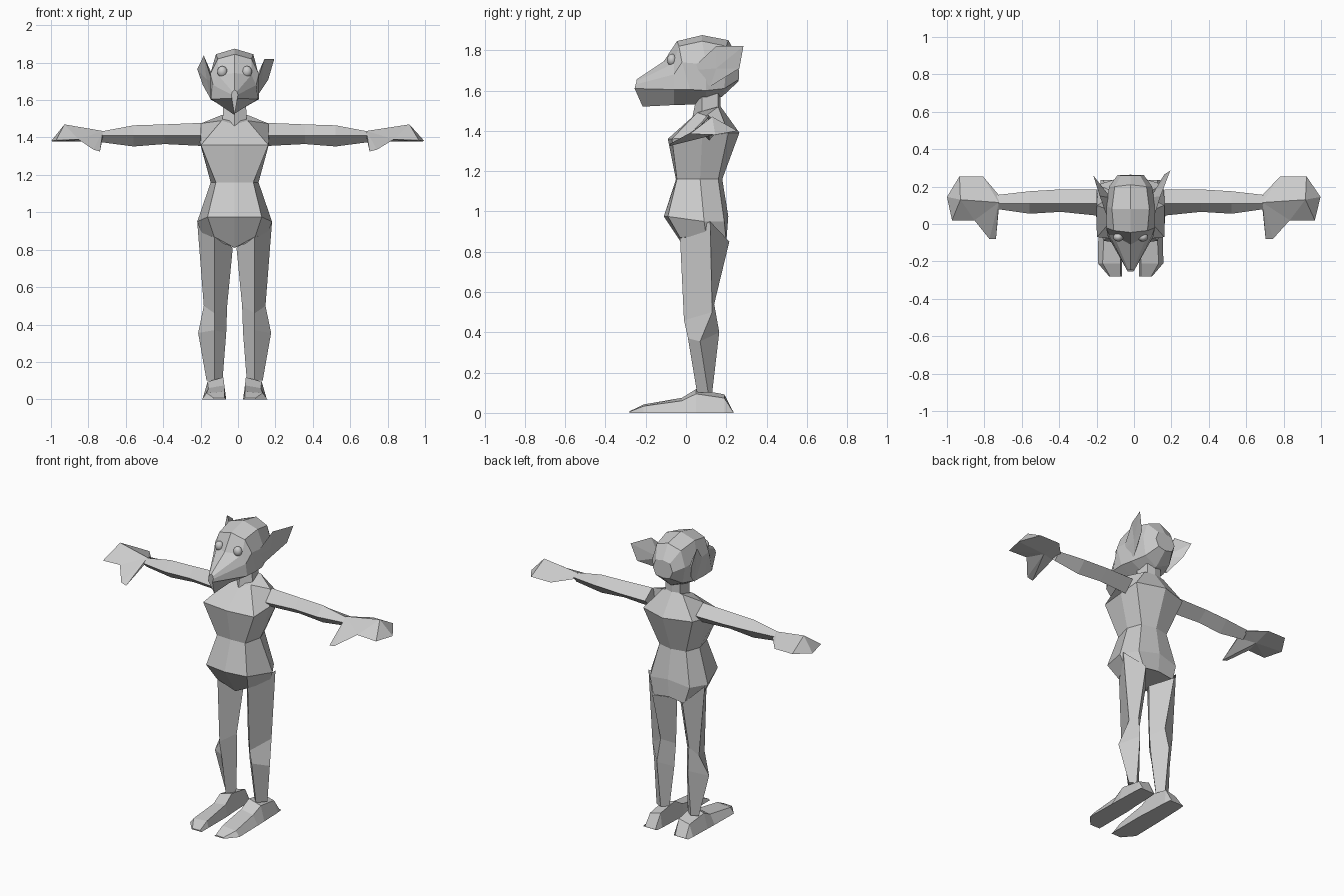
import bpy, bmesh
from mathutils import Vector

CX = -0.018  # body centre line

grey = bpy.data.materials.new("plain_grey")
grey.diffuse_color = (0.6, 0.6, 0.6, 1)


def make(name, verts, faces, side=1):
    """Flat-shaded mesh; side=-1 flips it to the other half of the body."""
    bm = bmesh.new()
    vs = [bm.verts.new((p[0] * side + CX, p[1], p[2])) for p in verts]
    for f in faces:
        bm.faces.new([vs[i] for i in f])
    bmesh.ops.recalc_face_normals(bm, faces=bm.faces)
    me = bpy.data.meshes.new(name)
    bm.to_mesh(me)
    bm.free()
    me.materials.append(grey)
    ob = bpy.data.objects.new(name, me)
    bpy.context.collection.objects.link(ob)
    return ob


def loft(name, rings, side=1):
    """Skin matching rings and cap both ends."""
    n = len(rings[0])
    verts = [p for r in rings for p in r]
    faces = [(a * n + i, a * n + (i + 1) % n, (a + 1) * n + (i + 1) % n, (a + 1) * n + i)
             for a in range(len(rings) - 1) for i in range(n)]
    last = (len(rings) - 1) * n
    faces += [tuple(range(n)), tuple(range(last, last + n))]
    return make(name, verts, faces, side)


def mirrored(half):
    """Close a half ring whose first and last points lie on the centre line."""
    return half + [(-x, y, z) for x, y, z in reversed(half[1:-1])]


# Torso: front centre, front corner, side, back corner, back centre
loft("torso", [mirrored(h) for h in (
    [(0, .0, .81), (.11, -.03, .87), (.175, .1, .88), (.11, .2, .845), (0, .2, .86)],
    [(0, -.11, .975), (.145, -.09, .975), (.2, .09, .95), (.14, .19, .95), (0, .21, .975)],
    [(0, -.05, 1.16), (.1, -.045, 1.16), (.128, .07, 1.16), (.095, .16, 1.16), (0, .18, 1.16)],
    [(0, -.09, 1.36), (.18, -.07, 1.36), (.185, .08, 1.37), (.175, .21, 1.39), (0, .265, 1.39)],
    [(0, .04, 1.47), (.07, .055, 1.49), (.18, .1, 1.475), (.07, .16, 1.52), (0, .165, 1.53)],
)])

# Neck
loft("neck", [mirrored(h) for h in (
    [(0, .03, 1.46), (.065, .08, 1.48), (.05, .16, 1.5), (0, .17, 1.5)],
    [(0, .055, 1.58), (.06, .08, 1.6), (.05, .16, 1.6), (0, .17, 1.6)],
)])

# Head: sections from muzzle tip to back of skull
loft("head", [mirrored(h) for h in (
    [(0, -.245, 1.655), (.012, -.245, 1.645), (.018, -.25, 1.63), (.015, -.255, 1.61), (0, -.215, 1.52)],
    [(0, -.11, 1.745), (.09, -.06, 1.735), (.115, -.06, 1.68), (.125, -.06, 1.605), (0, -.06, 1.528)],
    [(0, -.045, 1.845), (.09, -.035, 1.82), (.13, -.02, 1.74), (.13, .02, 1.605), (0, .02, 1.53)],
    [(0, .08, 1.875), (.1, .08, 1.845), (.13, .1, 1.73), (.12, .1, 1.6), (0, .1, 1.535)],
    [(0, .21, 1.85), (.085, .2, 1.82), (.115, .2, 1.72), (.09, .19, 1.61), (0, .18, 1.57)],
    [(0, .26, 1.76), (.05, .26, 1.75), (.07, .262, 1.70), (.05, .262, 1.655), (0, .26, 1.645)],
)])

# Ears: front root, top, tip, back, lower root, then inner and outer hollow
EAR = [(0, 1, 6), (1, 2, 6), (2, 3, 6), (3, 4, 6), (4, 0, 6),
       (0, 1, 5), (1, 2, 5), (2, 3, 5), (3, 4, 5), (4, 0, 5)]
make("right_ear", [(.12, .02, 1.7), (.16, .15, 1.82), (.212, .285, 1.82), (.18, .265, 1.71),
                   (.12, .12, 1.62), (.105, .14, 1.7), (.145, .15, 1.71)], EAR)
make("left_ear", [(.12, .02, 1.7), (.165, .15, 1.838), (.2, .26, 1.765), (.17, .22, 1.68),
                  (.125, .12, 1.6), (.105, .14, 1.7), (.15, .14, 1.71)], EAR, -1)

for side, label in ((1, "right"), (-1, "left")):
    # Eye
    bpy.ops.mesh.primitive_uv_sphere_add(segments=12, ring_count=8, radius=1,
                                         location=(CX + .066 * side, -.07, 1.752))
    eye = bpy.context.object
    eye.name = label + "_eye"
    eye.scale = (.027, .024, .03)
    eye.data.materials.append(grey)
    bpy.ops.object.shade_smooth()

    # Leg: front, outer, back, inner edges from hip to ankle
    loft(label + "_leg", [
        [(.107, -.03, .88), (.2, .12, .95), (.107, .215, .85), (.01, .1, .81)],
        [(.107, -.01, .46), (.165, .13, .5), (.1, .14, .54), (.04, .07, .5)],
        [(.107, .01, .37), (.195, .07, .355), (.11, .165, .4), (.045, .08, .355)],
        [(.107, .055, .1), (.15, .11, .1), (.107, .13, .1), (.065, .1, .1)],
    ], side)

    # Foot: (y, inner x, outer x at sole, outer x on top, top z) from toe to heel
    loft(label + "_foot", [
        [(xi, y, 0), (xo, y, 0), (xt, y, zt * .8), (xi + .01, y, zt)]
        for y, xi, xo, xt, zt in ((-.28, .045, .115, .11, .008), (-.21, .045, .175, .15, .042),
                                  (-.02, .045, .172, .14, .075), (.05, .05, .17, .145, .118),
                                  (.19, .055, .165, .14, .092), (.235, .06, .16, .145, .005))
    ], side)

    # Arm: (x, top z, bottom z, front y, back y) from shoulder to wrist
    loft(label + "_arm", [
        [(x, .11, zt), (x, yf, 1.41), (x, .115, zb), (x, yb, 1.42)]
        for x, zt, zb, yf, yb in ((.18, 1.478, 1.355, .045, .185), (.375, 1.47, 1.365, .065, .185),
                                  (.54, 1.465, 1.352, .055, .175), (.715, 1.432, 1.375, .08, .155))
    ], side)

    # Hand: outline with thumb (0-8), knuckle ridge (9, 10), palm centre (11)
    grow = 1.12 if side > 0 else 1
    pts = [(.705, .155, 1.41), (.79, .255, 1.4), (.915, .255, 1.4), (.982, .145, 1.38),
           (.955, .02, 1.385), (.835, .02, 1.39), (.755, -.08, 1.335), (.72, -.08, 1.325),
           (.705, .08, 1.4), (.705, .115, 1.435), (.91, .13, 1.47), (.8, .13, 1.378)]
    pts = [(.705 + (x - .705) * grow, y, z) for x, y, z in pts]
    top = [(9, 0, 1), (9, 1, 2, 10), (10, 2, 3), (10, 3, 4), (10, 4, 5),
           (9, 10, 5), (9, 5, 6), (9, 6, 7), (9, 7, 8), (9, 8, 0)]
    palm = [(11, i, (i + 1) % 9) for i in range(9)]
    make(label + "_hand", pts, top + palm, side)
